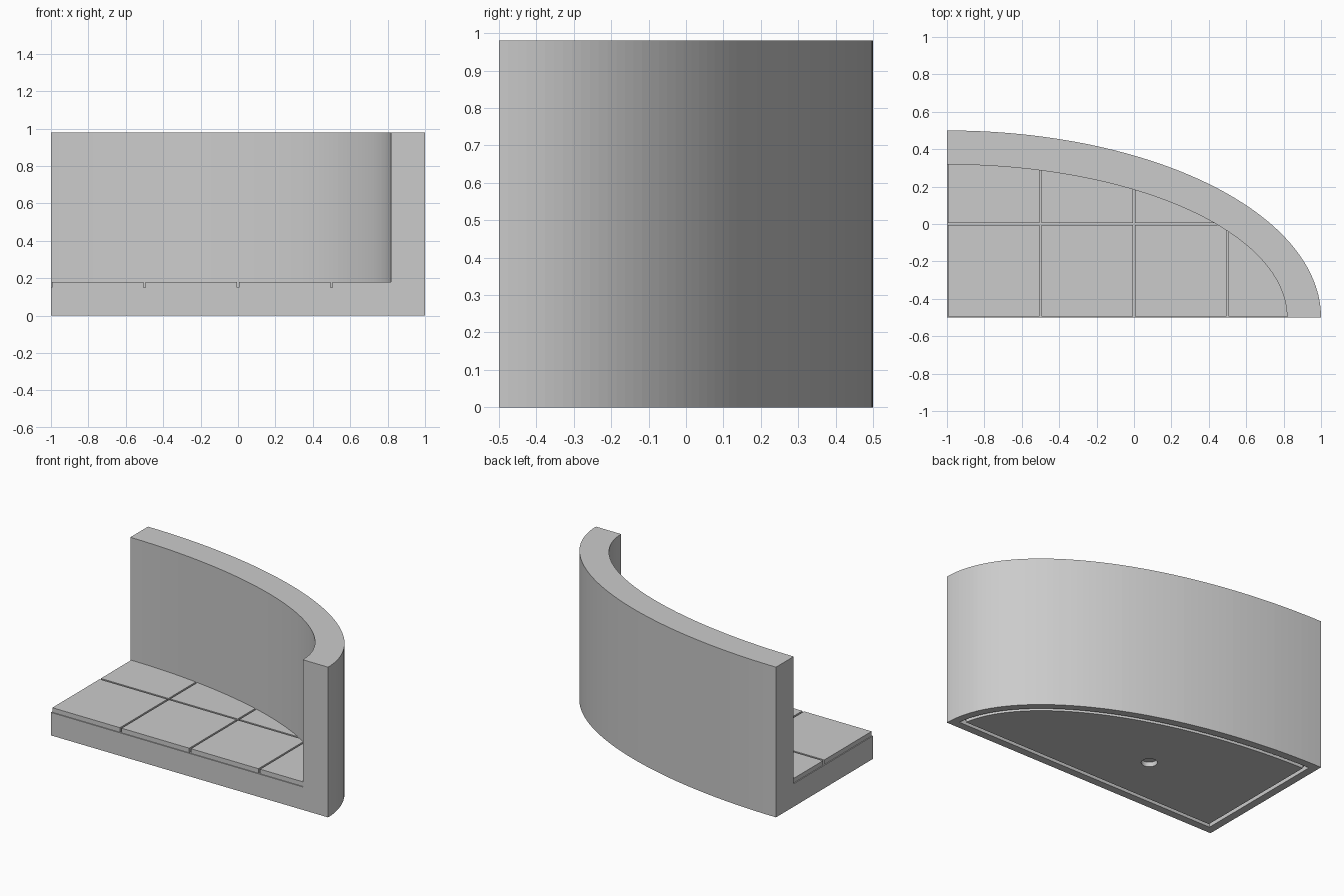
import bpy, bmesh
from math import cos, sin, pi
from mathutils import Vector

default_cube = bpy.data.objects.get("Cube")
if default_cube:
    bpy.data.objects.remove(default_cube, do_unlink=True)

grey = bpy.data.materials.new("plain grey")
grey.use_nodes = True
grey.diffuse_color = (0.6, 0.6, 0.6, 1)
grey.node_tree.nodes["Principled BSDF"].inputs["Base Color"].default_value = (0.6, 0.6, 0.6, 1)

CORNER_X, CORNER_Y = -1.0, -0.5   # centre of the ellipse
LENGTH, DEPTH, HEIGHT = 2.0, 1.0, 0.98
WALL, FLOOR, SLAB = 0.182, 0.18, 0.15
TILE, GAP = 0.5, 0.006
SIDES = 256


def prism(name, z0, z1, inset=0.0, radii=None, centre=(CORNER_X, CORNER_Y), clips=()):
    """Upright elliptic prism; each clip (axis, sign, limit) drops what lies beyond the limit."""
    rx, ry = radii or (LENGTH - inset, DEPTH - inset)
    bm = bmesh.new()
    bm.faces.new([bm.verts.new((centre[0] + rx * cos(2 * pi * i / SIDES),
                                centre[1] + ry * sin(2 * pi * i / SIDES), z0))
                  for i in range(SIDES)])
    for axis, sign, limit in clips:
        point, normal = Vector(), Vector()
        point[axis], normal[axis] = limit, sign
        bmesh.ops.bisect_plane(bm, geom=bm.verts[:] + bm.edges[:] + bm.faces[:], dist=1e-5,
                               plane_co=point, plane_no=normal, clear_outer=True)
    if not bm.faces:
        bm.free()
        return None
    top = bmesh.ops.extrude_face_region(bm, geom=bm.faces[:])["geom"]
    bmesh.ops.translate(bm, vec=(0, 0, z1 - z0),
                        verts=[g for g in top if isinstance(g, bmesh.types.BMVert)])
    bmesh.ops.recalc_face_normals(bm, faces=bm.faces[:])
    mesh = bpy.data.meshes.new(name)
    bm.to_mesh(mesh)
    bm.free()
    mesh.materials.append(grey)
    obj = bpy.data.objects.new(name, mesh)
    bpy.context.collection.objects.link(obj)
    return obj


def quarter(inset):
    """Clips that keep the quarter inside the two straight edges."""
    return [(0, -1, CORNER_X + inset), (1, -1, CORNER_Y + inset)]


def cut(obj, cutter):
    """Subtract the cutter for good and discard it."""
    mod = obj.modifiers.new("cut", "BOOLEAN")
    mod.operation, mod.solver, mod.object = "DIFFERENCE", "EXACT", cutter
    bpy.context.view_layer.update()
    result = obj.evaluated_get(bpy.context.evaluated_depsgraph_get())
    mesh = bpy.data.meshes.new_from_object(result)
    obj.modifiers.clear()
    obj.data = mesh
    bpy.data.objects.remove(cutter, do_unlink=True)


# Curved wall and floor slab in one solid
body = prism("wall_and_base", 0, HEIGHT, clips=quarter(0))
cut(body, prism("room_cutter", SLAB, HEIGHT + 0.1, inset=WALL))

# Narrow channel round the underside
channel = prism("channel_cutter", -0.05, 0.03, inset=0.05, clips=quarter(0.05))
cut(channel, prism("channel_core", -0.1, 0.1, inset=0.075, clips=quarter(0.075)))
cut(body, channel)

# Round socket in the underside
cut(body, prism("socket_cutter", -0.05, 0.03, radii=(0.047, 0.047), centre=(-0.2, -0.1)))

# Floor tiles, trimmed by the wall and let slightly into it
for column in range(4):
    for row in range(2):
        x, y = CORNER_X + column * TILE, CORNER_Y + row * TILE
        prism(f"floor_tile_{column}_{row}", SLAB - 0.01, FLOOR, inset=WALL - 0.01,
              clips=[(0, -1, x + GAP), (0, 1, x + TILE - GAP),
                     (1, -1, y + GAP), (1, 1, y + TILE - GAP)])
